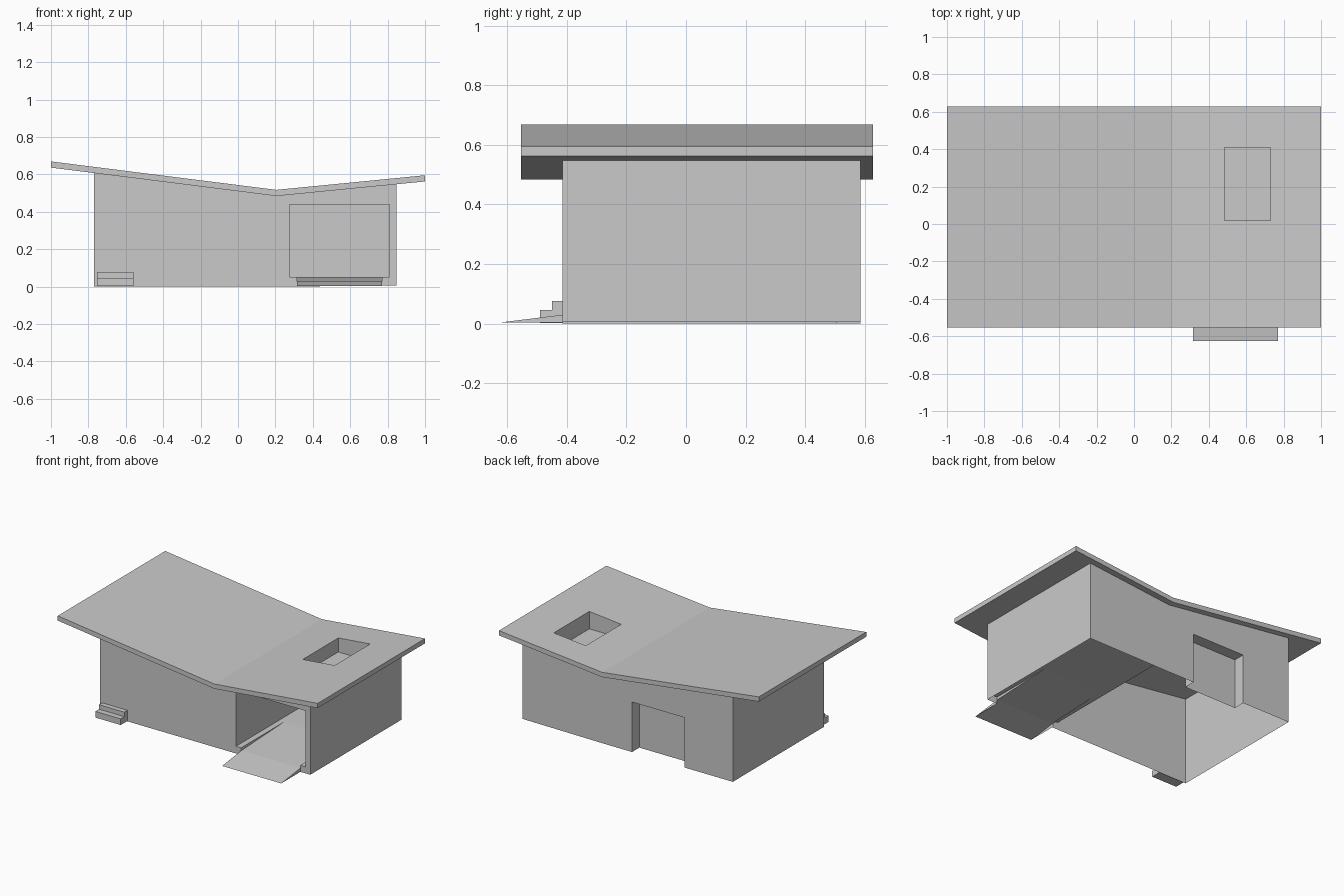
import bpy, bmesh
from mathutils import Vector

cube = bpy.data.objects.get("Cube")
if cube:
    bpy.data.objects.remove(cube, do_unlink=True)

# Single plain grey
grey = bpy.data.materials.new("plain_grey")
grey.use_nodes = True
GREY = (0.59, 0.59, 0.59, 1)
grey.diffuse_color = GREY
grey.node_tree.nodes["Principled BSDF"].inputs["Base Color"].default_value = GREY


def prism(name, profile, start, end, axis="y"):
    """Extrude a profile: (x, z) along y, or (y, z) along x."""
    bm = bmesh.new()
    place = (lambda a, b, t: (a, t, b)) if axis == "y" else (lambda a, b, t: (t, a, b))
    face = bm.faces.new([bm.verts.new(place(a, b, start)) for a, b in profile])
    moved = bmesh.ops.extrude_face_region(bm, geom=[face])["geom"]
    verts = [v for v in moved if isinstance(v, bmesh.types.BMVert)]
    bmesh.ops.translate(bm, verts=verts, vec=Vector(place(0, 0, end - start)))
    bmesh.ops.recalc_face_normals(bm, faces=bm.faces)
    mesh = bpy.data.meshes.new(name)
    bm.to_mesh(mesh)
    bm.free()
    mesh.materials.append(grey)
    obj = bpy.data.objects.new(name, mesh)
    bpy.context.collection.objects.link(obj)
    return obj


def box(name, x, y, z):
    return prism(name, [(x[0], z[0]), (x[1], z[0]), (x[1], z[1]), (x[0], z[1])], *y)


def cut(obj, cutter):
    """Subtract the cutter, then discard it."""
    mod = obj.modifiers.new("cut", "BOOLEAN")
    mod.operation, mod.solver, mod.object = "DIFFERENCE", "EXACT", cutter
    bpy.context.view_layer.objects.active = obj
    bpy.ops.object.modifier_apply(modifier=mod.name)
    bpy.data.objects.remove(cutter, do_unlink=True)


def remove_faces(obj, rule):
    """Open a solid by deleting every face that meets the rule."""
    bm = bmesh.new()
    bm.from_mesh(obj.data)
    bmesh.ops.delete(bm, geom=[f for f in bm.faces if rule(f)], context="FACES")
    bm.to_mesh(obj.data)
    bm.free()


FRONT, BACK = -0.415, 0.585
LEFT_END, RIGHT_END = -0.77, 0.847
VALLEY, THICK = 0.205, 0.033
SINK = 0.006  # walls run slightly up into the roof

# Butterfly roof with a skylight opening
roof_top = [(-1, 0.669), (VALLEY, 0.517), (1, 0.595)]
roof_low = [(x, z - THICK) for x, z in roof_top]
roof = prism("roof", roof_top + roof_low[::-1], -0.553, 0.628)
SKY_X, SKY_Y = (0.485, 0.73), (0.02, 0.41)
cut(roof, box("skylight_cutter", SKY_X, SKY_Y, (0.45, 0.8)))


def under_roof(x):
    """Height of a wall top below the roof."""
    a, b = roof_low[:2] if x < VALLEY else roof_low[1:]
    return a[1] + (b[1] - a[1]) * (x - a[0]) / (b[0] - a[0]) + SINK


# House walls, with garage bay, skylight well and back door recess
house = prism("house_walls", [(LEFT_END, 0), (0.23, 0), (RIGHT_END, 0.005)]
              + [(x, under_roof(x)) for x in (RIGHT_END, VALLEY, LEFT_END)], FRONT, BACK)
cut(house, box("bay_cutter", (0.275, 0.81), (FRONT - 0.1, 0.55), (0.05, 0.44)))
cut(house, box("well_cutter", SKY_X, SKY_Y, (0.447, 0.8)))
cut(house, box("door_cutter", (-0.40, 0.005), (BACK - 0.08, BACK + 0.1), (-0.1, 0.347)))

# Ramp slot through the front wall, rising to the bay floor
RAMP_X = (0.315, 0.77)
LIP = FRONT + 0.002
cut(house, prism("ramp_cutter", [(FRONT - 0.02, -0.02), (LIP, -0.02), (LIP, 0.03), (0.05, 0.05),
                                 (0.05, 0.06), (FRONT - 0.02, 0.06)], *RAMP_X, axis="x"))

# The walls are a thin shell, open below
remove_faces(house, lambda f: f.calc_center_median().z < 0.02)

# Ramp outside the bay, open below and towards the house
ramp = prism("entry_ramp", [(-0.625, 0.004), (LIP, 0.004), (LIP, 0.03)], *RAMP_X, axis="x")
remove_faces(ramp, lambda f: f.normal.z < -0.9 or f.normal.y > 0.9)

# Two front steps
prism("front_steps", [(-0.49, 0.003), (FRONT, 0.003), (FRONT, 0.077), (-0.45, 0.077),
                      (-0.45, 0.046), (-0.49, 0.046)], -0.755, -0.56, axis="x")
